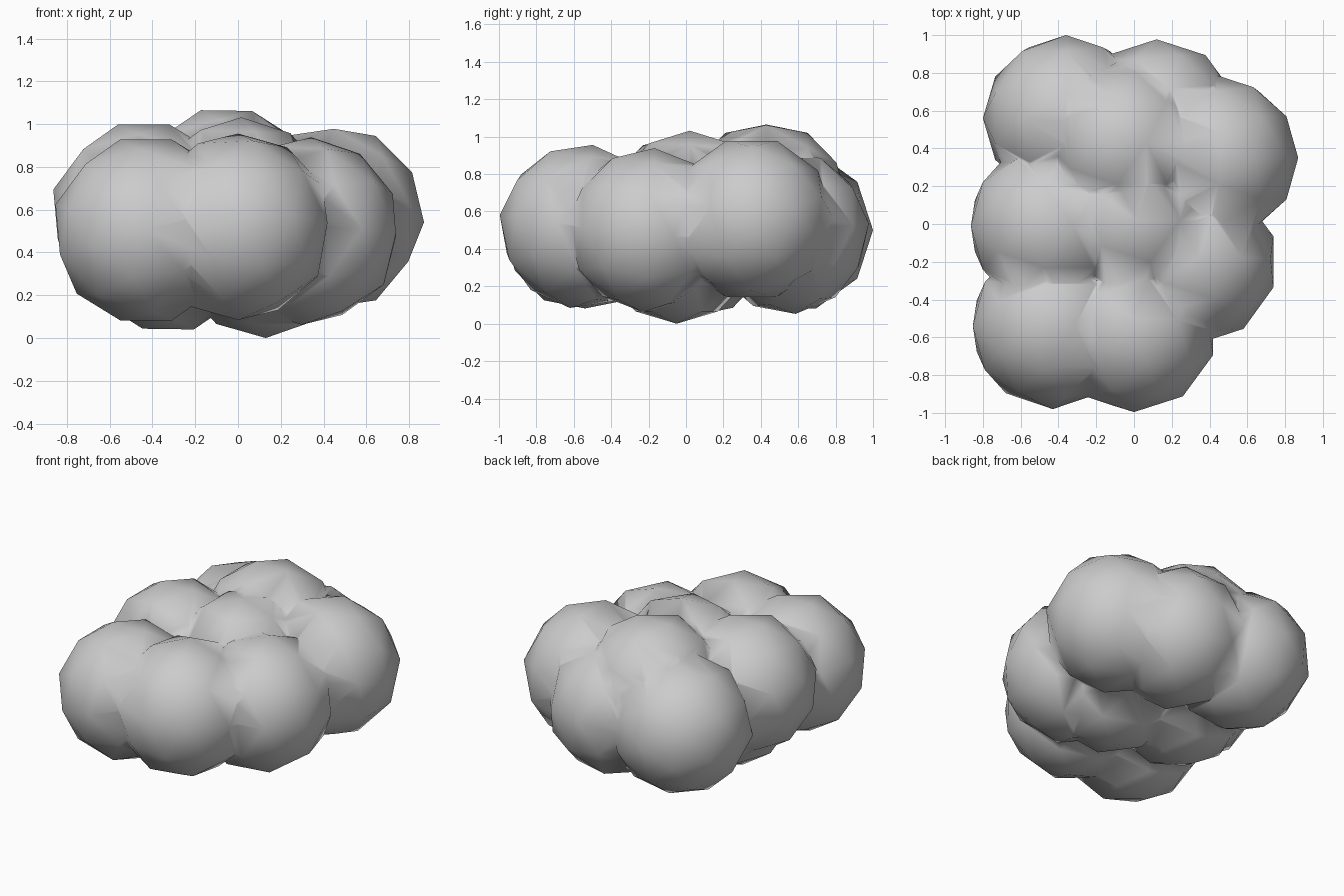
import bpy
import math

if "Cube" in bpy.data.objects:
    bpy.data.objects.remove(bpy.data.objects["Cube"])

R = 0.44

# puff: centre x, y, z, then tilt about x and y in degrees
PUFFS = [
    (0.00, -0.56, 0.52, -8, 0),      # front right
    (-0.43, -0.54, 0.505, 0, -16),   # front left
    (-0.44, -0.01, 0.575, 0, -16),   # left
    (0.32, -0.20, 0.50, -4, 3),      # right front
    (0.43, 0.35, 0.56, 0, 29),       # right back
    (-0.36, 0.56, 0.50, 0, 27),      # back left
    (0.12, 0.54, 0.49, 6, 0),        # back right
    (-0.06, 0.43, 0.64, 0, -15),     # top back
    (0.00, 0.02, 0.592, 0, 2),       # top centre
    (0.13, -0.05, 0.44, 0, 0),       # underside centre
    (-0.32, 0.03, 0.465, 0, -15),    # underside left
]


def puff(name, x, y, z, rx, ry):
    bpy.ops.mesh.primitive_ico_sphere_add(
        subdivisions=2, radius=R, location=(x, y, z),
        rotation=(math.radians(rx), math.radians(ry), 0))
    ob = bpy.context.object
    ob.name = name
    return ob


# Fuse all puffs into one cloud surface
cloud = puff("cloud", *PUFFS[0])
helpers = bpy.data.collections.new("puff_helpers")
bpy.context.scene.collection.children.link(helpers)
for i, p in enumerate(PUFFS[1:]):
    ob = puff(f"puff_{i}", *p)
    for c in list(ob.users_collection):
        c.objects.unlink(ob)
    helpers.objects.link(ob)
    ob.hide_render = True
    mod = cloud.modifiers.new(f"union_{i}", 'BOOLEAN')
    mod.operation = 'UNION'
    mod.solver = 'EXACT'
    mod.object = ob

bpy.ops.object.select_all(action='DESELECT')
cloud.select_set(True)
bpy.context.view_layer.objects.active = cloud
for m in list(cloud.modifiers):
    bpy.ops.object.modifier_apply(modifier=m.name)
for ob in list(helpers.objects):
    bpy.data.objects.remove(ob)
bpy.data.collections.remove(helpers)

# Soft shading over the whole cloud
bpy.ops.object.shade_smooth()
